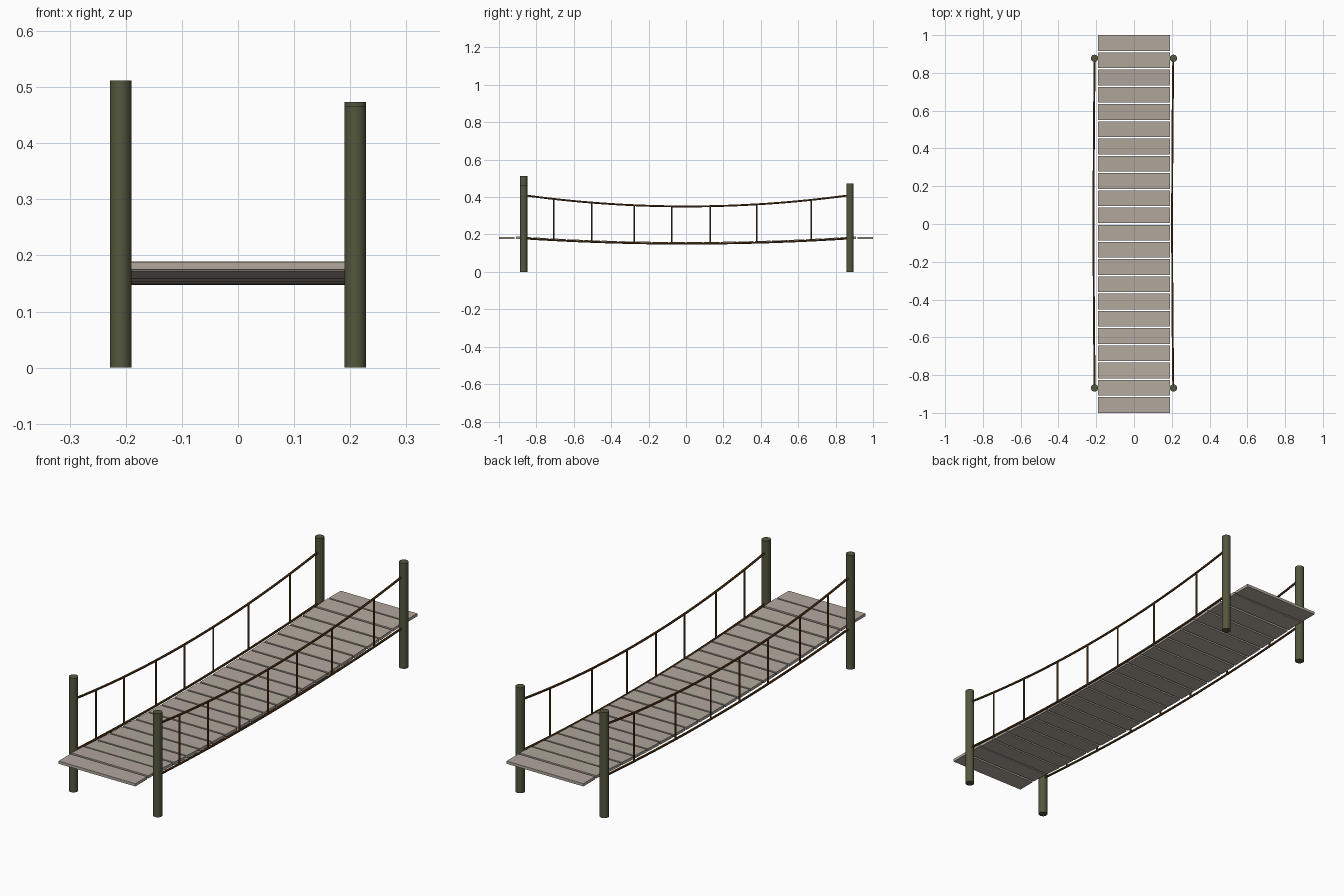
import bpy, math

if "Cube" in bpy.data.objects:
    bpy.data.objects.remove(bpy.data.objects["Cube"])

def srgb(r, g, b):
    return tuple((c / 255 / 12.92) if c < 10 else ((c / 255 + 0.055) / 1.055) ** 2.4 for c in (r, g, b)) + (1,)

def material(name, col):
    m = bpy.data.materials.new(name)
    m.diffuse_color = srgb(*col)
    m.use_nodes = True
    m.node_tree.nodes["Principled BSDF"].inputs["Base Color"].default_value = m.diffuse_color
    return m

WOOD = material("weathered grey wood", (178, 168, 157))
POST = material("dark green post", (84, 86, 62))
ROPE = material("brown rope", (98, 66, 34))

Y0, Y1 = -0.868, 0.877          # post positions along the bridge
MID, HALF = (Y0 + Y1) / 2, (Y1 - Y0) / 2

def bow(y):
    """1 at mid-span, 0 at the posts."""
    return max(0.0, 1 - ((y - MID) / HALF) ** 2)

def deck_z(y):
    return 0.1815 - 0.028 * bow(y)

def rail_z(y):
    return 0.41 - 0.06 * bow(y)

def low_z(y):
    return 0.179 - 0.028 * bow(y)

def rope(name, pts, radius):
    cu = bpy.data.curves.new(name, 'CURVE')
    cu.dimensions = '3D'
    cu.bevel_depth = radius
    cu.bevel_resolution = 2
    cu.use_fill_caps = True
    sp = cu.splines.new('POLY')
    sp.points.add(len(pts) - 1)
    for p, co in zip(sp.points, pts):
        p.co = (*co, 1)
    ob = bpy.data.objects.new(name, cu)
    bpy.context.collection.objects.link(ob)
    cu.materials.append(ROPE)
    bpy.ops.object.select_all(action='DESELECT')
    ob.select_set(True)
    bpy.context.view_layer.objects.active = ob
    bpy.ops.object.convert(target='MESH')
    bpy.ops.object.shade_smooth_by_angle()

# Posts of slightly different heights
for name, x, y, h in (("front_left_post", -0.209, Y0, 0.512), ("front_right_post", 0.209, Y0, 0.465),
                      ("back_left_post", -0.209, Y1, 0.473), ("back_right_post", 0.209, Y1, 0.473)):
    bpy.ops.mesh.primitive_cylinder_add(vertices=20, radius=0.0193, depth=h, location=(x, y, h / 2))
    ob = bpy.context.object
    ob.name = name
    ob.data.materials.append(POST)
    bpy.ops.object.shade_smooth_by_angle()

# Deck planks following the sag
N, W = 22, 0.083
for i in range(N):
    y = -1 + W / 2 + i * (2 - W) / (N - 1)
    tilt = math.atan2(deck_z(y + 0.03) - deck_z(y - 0.03), 0.06) if 0 < i < N - 1 else 0
    bpy.ops.mesh.primitive_cube_add(size=1, location=(0, y, deck_z(y)), rotation=(tilt, 0, 0))
    ob = bpy.context.object
    ob.name = f"plank_{i + 1}"
    ob.scale = (0.381, W, 0.0125)
    ob.data.materials.append(WOOD)

# Hand ropes, deck ropes and hangers on both sides
ys = [Y0 + (Y1 - Y0) * k / 24 for k in range(25)]
for side, s in (("left", -1), ("right", 1)):
    def rx(y):
        return s * 0.208 - 0.006 * bow(y)
    rope(f"{side}_hand_rope", [(rx(y), y, rail_z(y)) for y in ys], 0.005)
    rope(f"{side}_deck_rope", [(rx(y), y, low_z(y)) for y in ys], 0.005)
    for k, y in enumerate((-0.708, -0.505, -0.278, -0.075, 0.13, 0.378, 0.67)):
        rope(f"{side}_hanger_{k + 1}", [(rx(y), y, low_z(y)), (rx(y), y, rail_z(y))], 0.004)
